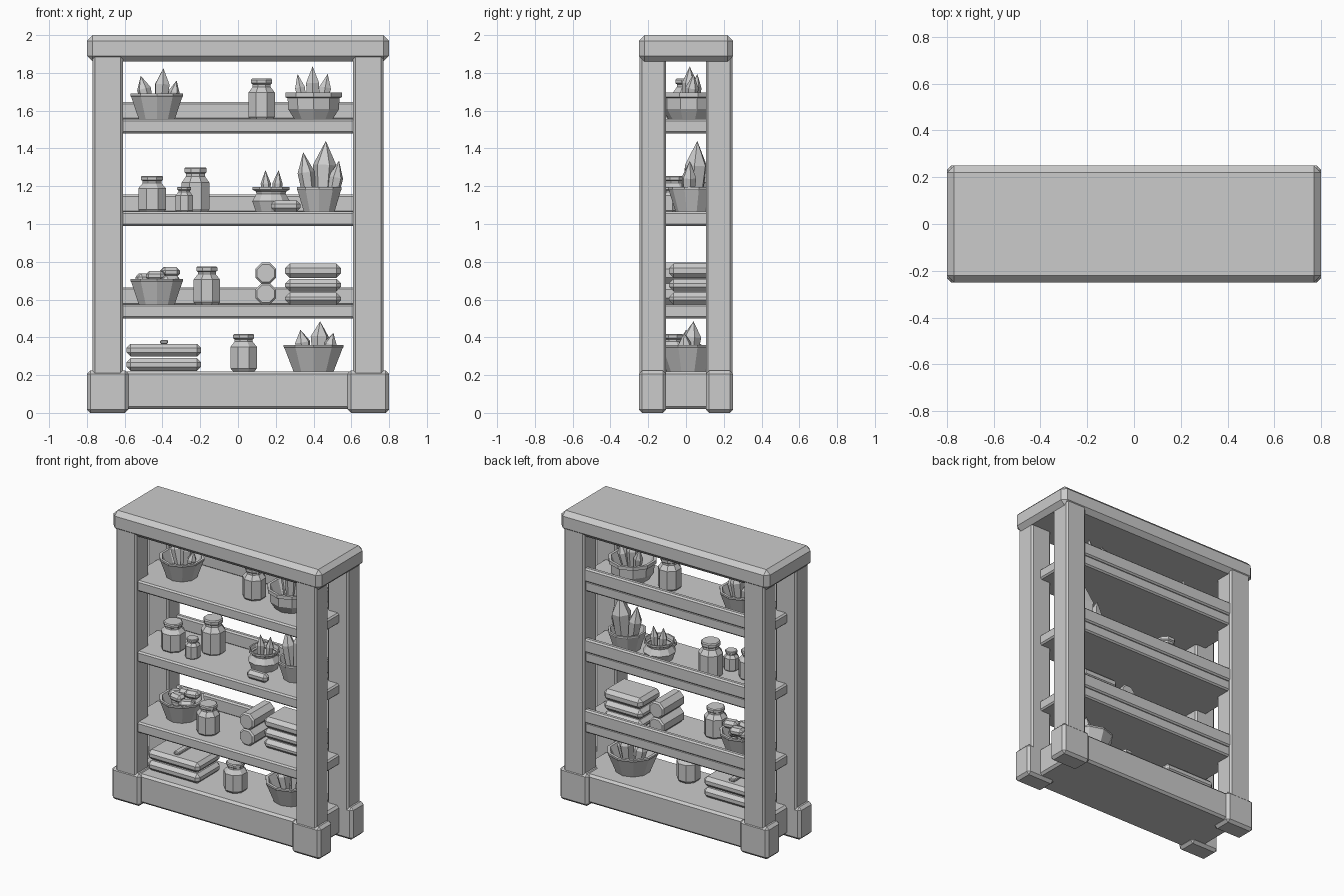
import bpy, bmesh, math
from mathutils import Matrix, Vector

if "Cube" in bpy.data.objects:
    bpy.data.objects.remove(bpy.data.objects["Cube"])


def finish(bm, name):
    bmesh.ops.remove_doubles(bm, verts=bm.verts, dist=1e-5)
    bmesh.ops.recalc_face_normals(bm, faces=bm.faces)
    me = bpy.data.meshes.new(name)
    bm.to_mesh(me)
    bm.free()
    ob = bpy.data.objects.new(name, me)
    bpy.context.collection.objects.link(ob)
    return ob


def box(name, x, y, z, bevel=0.01, turn=0.0):
    """Chamfered box from (min, max) ranges, turned about its own z axis."""
    lo, hi = Vector((x[0], y[0], z[0])), Vector((x[1], y[1], z[1]))
    bm = bmesh.new()
    bmesh.ops.create_cube(bm, size=1, matrix=Matrix.Diagonal((*(hi - lo), 1)))
    ob = finish(bm, name)
    ob.location = (lo + hi) / 2
    ob.rotation_euler.z = turn
    mod = ob.modifiers.new("chamfer", 'BEVEL')
    mod.width, mod.segments = bevel, 1
    return ob


def lathe(name, profile, sides, loc, rot=None):
    """Flat-sided turned solid from (radius, height) pairs, capped at both ends."""
    bm = bmesh.new()
    rings = []
    for r, z in profile:
        ang = [2 * math.pi * (i + 0.5) / sides for i in range(sides)]
        rings.append([bm.verts.new((r * math.cos(a), r * math.sin(a), z)) for a in ang])
    for a, b in zip(rings, rings[1:]):
        for i in range(sides):
            j = (i + 1) % sides
            bm.faces.new((a[i], a[j], b[j], b[i]))
    bm.faces.new(rings[0])
    if profile[-1][0] > 0:
        bm.faces.new(rings[-1])
    else:
        bmesh.ops.remove_doubles(bm, verts=rings[-1], dist=1e-5)
    ob = finish(bm, name)
    ob.location = loc
    if rot is not None:
        ob.rotation_mode = 'QUATERNION'
        ob.rotation_quaternion = rot
    return ob


def jar(x, y, z, r, h):
    shape = [(.82, 0), (1, .08), (1, .66), (.68, .8), (.68, .86),
             (.8, .89), (.8, .97), (.72, 1)]
    lathe("jar", [(r * a / .924, h * b) for a, b in shape], 8, (x, y, z))


def bowl(x, y, z, r, h, outer):
    inner = [(.88, 1), (.62, .35)]
    lathe("bowl", [(r * a, h * b) for a, b in outer + inner], 10, (x, y, z))


def crystal(base, tip, r):
    d = Vector(tip) - Vector(base)
    h = d.length
    lathe("crystal", [(r * .7, 0), (r, h * .62), (0, h)], 6, base,
          d.to_track_quat('Z', 'Y'))


# cabinet frame
box("top_cap", (-.8, .8), (-.25, .25), (1.86, 2), .03)
box("base_plinth", (-.7, .7), (-.23, .23), (.02, .22), .015)
for sx in (-1, 1):
    for sy in (-1, 1):
        xs = sorted((sx * .61, sx * .77))
        ys = sorted((sy * .105, sy * .245))
        box("corner_post", xs, ys, (.15, 1.9), .012)
        box("foot", sorted((sx * .58, sx * .8)), sorted((sy * .105, sy * .25)), (0, .225), .018)

# shelves with back rails
for z in (.5, .99, 1.48):
    box("shelf", (-.7, .7), (-.225, .225), (z, z + .075), .01)
    box("back_rail", (-.7, .7), (.195, .235), (z + .07, z + .165), .01)

# jars: x, y, z, radius, height
for j in ((.125, 0, 1.55, .07, .22), (-.455, -.06, 1.06, .073, .195),
          (-.285, -.09, 1.06, .046, .137), (-.225, .05, 1.06, .074, .24),
          (-.165, -.09, .57, .07, .205), (.03, -.07, .22, .07, .197)):
    jar(*j)

# bowls and pots
plain = [(.67, 0), (.97, .88), (1, .92), (1, 1)]
rounded = [(.66, 0), (.9, .4), (.92, .8), (1, .84), (1, 1)]
squat = [(.78, 0), (1, .45), (.72, .8), (.98, .9), (.98, 1)]
bowl(-.43, 0, 1.55, .147, .14, plain)
bowl(.4, .015, 1.55, .157, .145, rounded)
bowl(.175, .04, 1.06, .105, .135, squat)
bowl(.43, .03, 1.06, .125, .135, plain)
bowl(-.43, 0, .57, .147, .14, plain)
bowl(.4, .01, .22, .167, .14, plain)

# crystals: base and tip
for base, tip, r in (
        ((-.41, .01, 1.6), (-.395, .02, 1.825), .043),
        ((-.47, .03, 1.6), (-.515, .04, 1.785), .038),
        ((-.36, -.02, 1.6), (-.325, -.02, 1.76), .03),
        ((.395, .015, 1.6), (.395, .02, 1.835), .04),
        ((.35, .04, 1.6), (.315, .06, 1.795), .03),
        ((.44, .02, 1.6), (.475, .04, 1.795), .035),
        ((.15, .04, 1.1), (.145, .04, 1.285), .027),
        ((.2, .05, 1.1), (.215, .05, 1.285), .027),
        ((.45, .04, 1.1), (.465, .06, 1.44), .063),
        ((.385, .04, 1.1), (.345, .04, 1.38), .045),
        ((.49, .01, 1.1), (.535, .02, 1.335), .04),
        ((.43, .02, .27), (.435, .04, .485), .05),
        ((.36, .01, .27), (.33, 0, .44), .042),
        ((.465, .0, .27), (.505, -.01, .425), .035)):
    crystal(base, tip, r)

# loose bar beside the small pot
box("loose_bar", (.175, .33), (-.17, -.11), (1.065, 1.125), .02)

# stones heaped in the lower bowl
for x, y, z, t in ((-.36, .02, .745, .2), (-.435, -.04, .725, -.2), (-.49, .03, .71, .4),
                   (-.43, .05, .725, .1), (-.36, -.05, .7, .5), (-.45, 0, .67, 0), (-.39, 0, .685, .3)):
    box("stone", (x - .05, x + .05), (y - .035, y + .035), (z - .027, z + .027), .018, t)

# rolls lying front to back
for z in (.63, .74):
    ob = lathe("roll", [(.05, -.12), (.06, -.11), (.06, .11), (.05, .12)], 8, (.147, 0, z))
    ob.rotation_euler.x = math.pi / 2

# stacked slabs
for z0, z1 in ((.573, .637), (.643, .71), (.714, .79)):
    box("folded_slab", (.25, .545), (-.09, .14), (z0, z1), .024)
for z0, z1 in ((.222, .29), (.298, .366)):
    box("wide_slab", (-.59, -.195), (-.16, .1), (z0, z1), .022)
box("slab_strip", (-.412, -.37), (-.12, .06), (.366, .386), .005)
